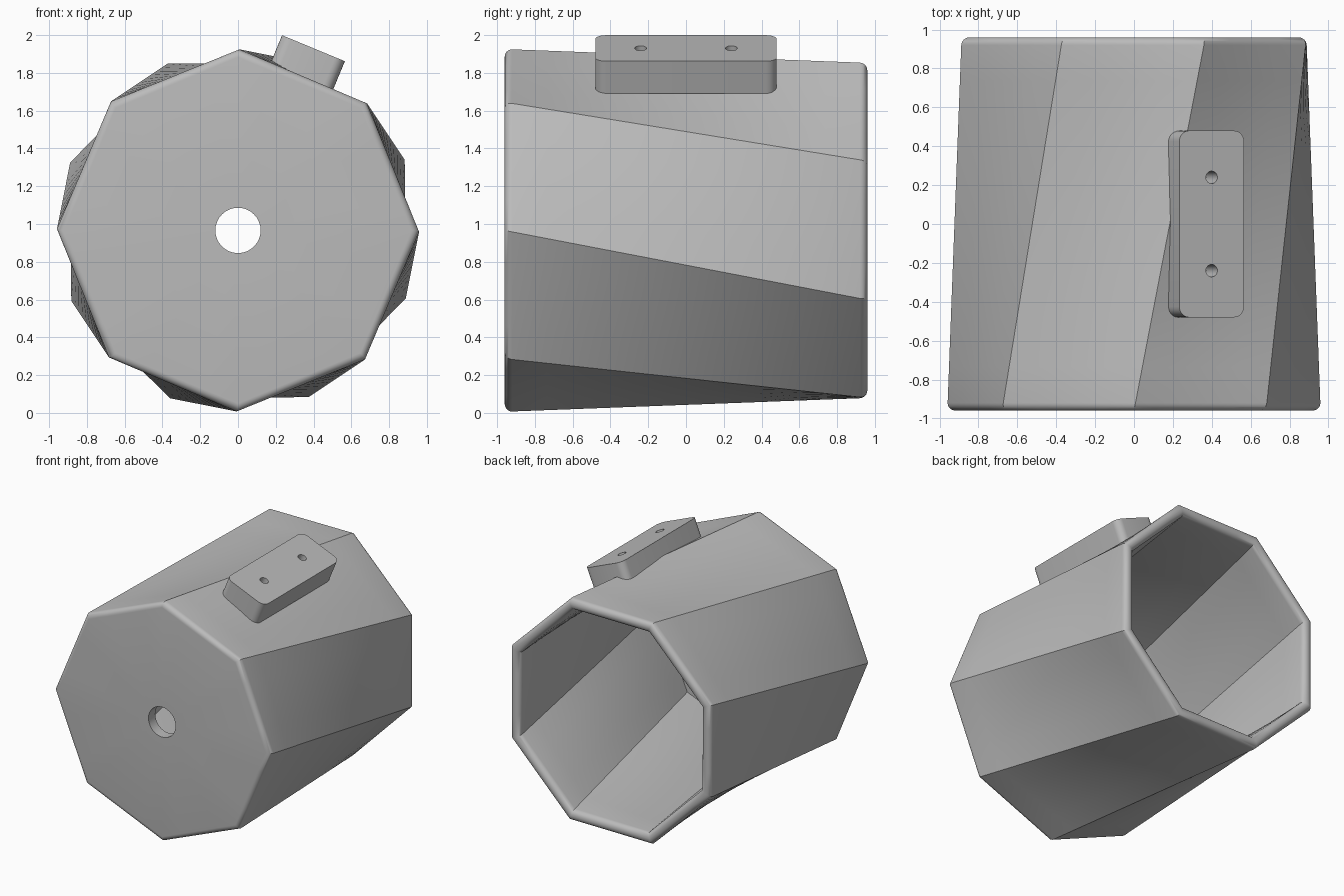
import bpy, bmesh, math
from mathutils import Vector, Matrix

cube = bpy.data.objects.get("Cube")
if cube:
    bpy.data.objects.remove(cube, do_unlink=True)

R, HALF, CZ = 0.96, 0.96, 0.966      # corner radius, half length, axis height
WALL, FILLET, HOLE = 0.085, 0.04, 0.12
SIDES, SUB = 8, 4
TWIST = math.radians(-22.5)

grey = bpy.data.materials.new("grey plastic")
grey.use_nodes = True
grey.diffuse_color = (0.5, 0.5, 0.5, 1)
grey.node_tree.nodes["Principled BSDF"].inputs["Base Color"].default_value = (0.5, 0.5, 0.5, 1)


def make_object(name, bm):
    bmesh.ops.recalc_face_normals(bm, faces=bm.faces)
    mesh = bpy.data.meshes.new(name)
    bm.to_mesh(mesh)
    bm.free()
    obj = bpy.data.objects.new(name, mesh)
    bpy.context.collection.objects.link(obj)
    mesh.materials.append(grey)
    return obj


def smooth(obj):
    bpy.ops.object.select_all(action="DESELECT")
    obj.select_set(True)
    bpy.context.view_layer.objects.active = obj
    bpy.ops.object.shade_smooth_by_angle(angle=math.radians(30))


def polar(angle, radius, y):
    return Vector((radius * math.cos(angle), y, CZ + radius * math.sin(angle)))


def octagon(y, inset):
    """Twisted octagon at depth y, with its sides moved in by inset."""
    t = (y + HALF) / (2 * HALF)
    corners = []
    for k in range(SIDES):
        a = math.radians(90) + k * math.tau / SIDES
        p = polar(a, R, y).lerp(polar(a + TWIST, R, y), t)
        arm = p - Vector((0, y, CZ))
        shrink = inset / math.cos(math.pi / SIDES)
        corners.append(p - arm.normalized() * shrink)
    return [corners[k].lerp(corners[(k + 1) % SIDES], s / SUB)
            for k in range(SIDES) for s in range(SUB)]


def circle(y):
    n = SIDES * SUB
    return [polar(math.radians(90) + i * math.tau / n, HOLE, y) for i in range(n)]


# Pot profile as (y, inset): front fillet, outer wall, round rim, inner wall
def arc(cy, ci, radius, start, end, steps=6):
    angles = [math.radians(start + (end - start) * i / steps) for i in range(steps + 1)]
    return [(cy + radius * math.sin(a), ci - radius * math.cos(a)) for a in angles]


def wall(y0, y1, inset, steps=10):
    return [(y0 + (y1 - y0) * i / steps, inset) for i in range(1, steps)]


front, back, floor = -HALF + FILLET, HALF - FILLET, -HALF + WALL
profile = arc(front, FILLET, FILLET, -90, 0)
profile += wall(front, back, 0)
profile += arc(back, FILLET, FILLET, 0, 90)
profile += arc(back, WALL - FILLET, FILLET, 90, 180)
profile += wall(back, floor, WALL) + [(floor, WALL)]

# Pot body: closed loft running out through the shell and back to the drain hole
rings = [circle(-HALF)] + [octagon(y, i) for y, i in profile] + [circle(floor)]
bm = bmesh.new()
verts = [[bm.verts.new(p) for p in ring] for ring in rings]
count = SIDES * SUB
for a, b in zip(verts, verts[1:] + verts[:1]):
    for i in range(count):
        j = (i + 1) % count
        bm.faces.new((a[i], a[j], b[j], b[i]))
smooth(make_object("pot_body", bm))

# Mounting block standing on one upper side, square to that side's front edge
TOP, BOTTOM = 1.044, 0.86
tilt = Matrix.Translation((0, 0, CZ)) @ Matrix.Rotation(math.radians(22.5), 4, "Y")

bm = bmesh.new()
bmesh.ops.create_cube(bm, size=1, matrix=Matrix.Translation((0, 0, (TOP + BOTTOM) / 2))
                      @ Matrix.Diagonal((0.36, 0.96, TOP - BOTTOM, 1)))
upright = [e for e in bm.edges if abs(e.verts[0].co.z - e.verts[1].co.z) > 0.1]
bmesh.ops.bevel(bm, geom=upright, offset=0.055, segments=6, profile=0.5, affect="EDGES")
bm.transform(tilt)
block = make_object("mounting_block", bm)

# Screw holes
bm = bmesh.new()
for y in (-0.24, 0.24):
    bmesh.ops.create_cone(bm, cap_ends=True, segments=24, radius1=0.032, radius2=0.032,
                          depth=0.3, matrix=Matrix.Translation((0, y, TOP)))
bm.transform(tilt)
cutter = make_object("screw_hole_cutter", bm)
cutter.hide_render = True
cutter.hide_viewport = True
cut = block.modifiers.new("screw_holes", "BOOLEAN")
cut.object = cutter
cut.solver = "EXACT"

# Bake the holes so the cutter can go
bpy.context.view_layer.update()
baked = bpy.data.meshes.new_from_object(block.evaluated_get(bpy.context.evaluated_depsgraph_get()))
block.modifiers.clear()
block.data = baked
bpy.data.objects.remove(cutter, do_unlink=True)
smooth(block)
